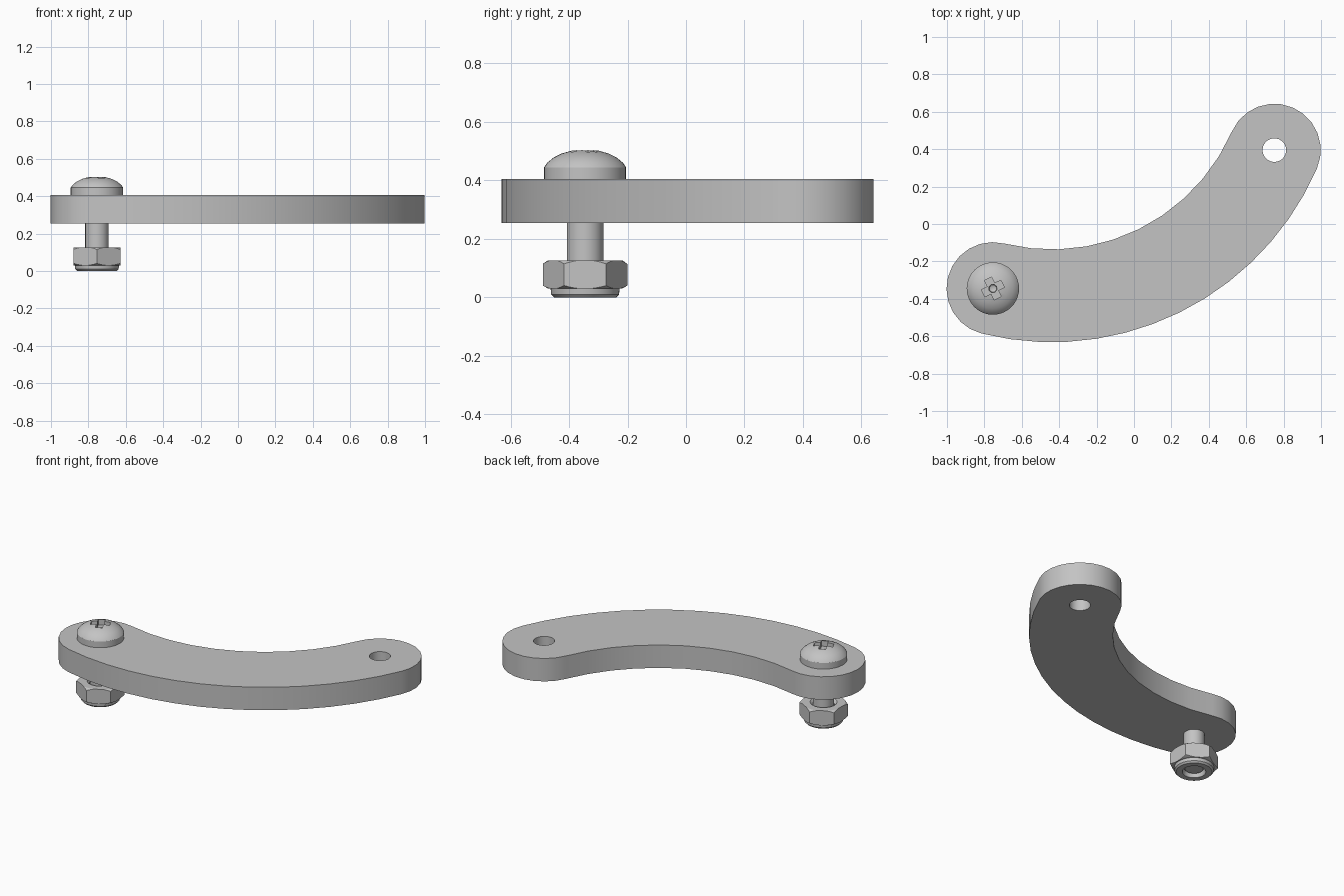
import bpy, bmesh, math
from mathutils import Matrix, Vector

if "Cube" in bpy.data.objects:
    bpy.data.objects.remove(bpy.data.objects["Cube"], do_unlink=True)

steel = bpy.data.materials.new("grey steel")
steel.use_nodes = True
GREY = (0.55, 0.55, 0.55, 1)
steel.diffuse_color = GREY
steel.node_tree.nodes["Principled BSDF"].inputs["Base Color"].default_value = GREY

# Plate layout: an arc slot, symmetric about its own tilted axis
TILT = math.atan2(0.74, 1.505)
HALF, DEPTH, END_R = 0.8385, 0.99, 0.248
FRAME = Matrix.Translation((-0.002, 0.025, 0)) @ Matrix.Rotation(TILT, 4, "Z")
BOLT = FRAME @ Matrix.Translation((-HALF, 0, 0))
HOLE = FRAME @ Matrix.Translation((HALF, 0, 0))


def make(name, bm, matrix):
    bmesh.ops.recalc_face_normals(bm, faces=bm.faces)
    bm.transform(matrix)
    mesh = bpy.data.meshes.new(name)
    bm.to_mesh(mesh)
    bm.free()
    mesh.materials.append(steel)
    ob = bpy.data.objects.new(name, mesh)
    bpy.context.collection.objects.link(ob)
    return ob


def select(ob):
    bpy.ops.object.select_all(action="DESELECT")
    ob.select_set(True)
    bpy.context.view_layer.objects.active = ob


def prism(name, outline, z0, z1, matrix):
    bm = bmesh.new()
    face = bm.faces.new([bm.verts.new((x, y, z0)) for x, y in outline])
    new = bmesh.ops.extrude_face_region(bm, geom=[face])["geom"]
    bmesh.ops.translate(bm, vec=(0, 0, z1 - z0),
                        verts=[v for v in new if isinstance(v, bmesh.types.BMVert)])
    return make(name, bm, matrix)


def lathe(name, profile, matrix, steps=40):
    bm = bmesh.new()
    verts = [bm.verts.new((r, 0, z)) for r, z in profile]
    edges = [bm.edges.new((a, b)) for a, b in zip(verts, verts[1:] + verts[:1])]
    bmesh.ops.spin(bm, geom=verts + edges, cent=(0, 0, 0), axis=(0, 0, 1),
                   angle=math.tau, steps=steps, use_merge=False)
    bmesh.ops.remove_doubles(bm, verts=bm.verts, dist=1e-5)
    bmesh.ops.dissolve_degenerate(bm, edges=bm.edges, dist=1e-5)
    return make(name, bm, matrix)


def boolean(ob, cutter, operation="DIFFERENCE"):
    mod = ob.modifiers.new("cut", "BOOLEAN")
    mod.operation, mod.object, mod.solver = operation, cutter, "EXACT"
    select(ob)
    bpy.ops.object.modifier_apply(modifier=mod.name)
    bpy.data.objects.remove(cutter, do_unlink=True)


def arc(cx, cy, r, start, end, steps):
    angles = [start + (end - start) * i / steps for i in range(steps + 1)]
    return [(cx + r * math.cos(a), cy + r * math.sin(a)) for a in angles]


def circle(r, steps, start=0.0):
    return arc(0, 0, r, start, start + math.tau, steps)[:-1]


# Curved plate: outer arc, right cap, inner arc, left cap
swing = math.atan2(HALF, DEPTH)
mid_r = math.hypot(HALF, DEPTH)
down = -math.pi / 2
outline = arc(0, DEPTH, mid_r + END_R, down - swing, down + swing, 14)
outline += arc(HALF, 0, END_R, down + swing, down + swing + math.pi, 12)[1:]
outline += arc(0, DEPTH, mid_r - END_R, down + swing, down - swing, 10)[1:]
outline += arc(-HALF, 0, END_R, math.pi / 2 - swing, math.pi * 1.5 - swing, 12)[1:-1]
plate = prism("curved_plate", outline, 0.255, 0.405, FRAME)
for place in (BOLT, HOLE):
    boolean(plate, prism("hole_cutter", circle(0.063, 32), 0.2, 0.5, place))

# Domed screw head and shank
screw = lathe("screw", [(0, 0.02), (0.054, 0.02), (0.0625, 0.03), (0.0625, 0.405),
                        (0.14, 0.405), (0.14, 0.445), (0.13, 0.46), (0.108, 0.478),
                        (0.08, 0.492), (0.045, 0.502), (0, 0.506)], BOLT)

# Cross recess in the head
for long, wide in ((0.058, 0.021), (0.021, 0.058)):
    box = [(-long, -wide), (long, -wide), (long, wide), (-long, wide)]
    boolean(screw, prism("slot_cutter", box, 0.462, 0.6, BOLT))
boolean(screw, lathe("socket_cutter", [(0, 0.43), (0.02, 0.44), (0.04, 0.6), (0, 0.6)],
                     BOLT, 8))

# Hex lock nut: a turned ring with a collar, trimmed by a hexagon
centre = Matrix.Translation(BOLT.translation)
nut = lathe("lock_nut", [(0.07, 0), (0.106, 0), (0.116, 0.01), (0.118, 0.03),
                         (0.126, 0.03), (0.147, 0.042), (0.147, 0.113), (0.128, 0.126),
                         (0.08, 0.126), (0.064, 0.11), (0.064, 0.02)], centre, 48)
boolean(nut, prism("hex_cutter", circle(0.1445, 6, math.pi / 2), -0.1, 0.3, centre),
        "INTERSECT")

for ob in (plate, screw, nut):
    select(ob)
    bpy.ops.object.shade_smooth_by_angle(angle=math.radians(32))
